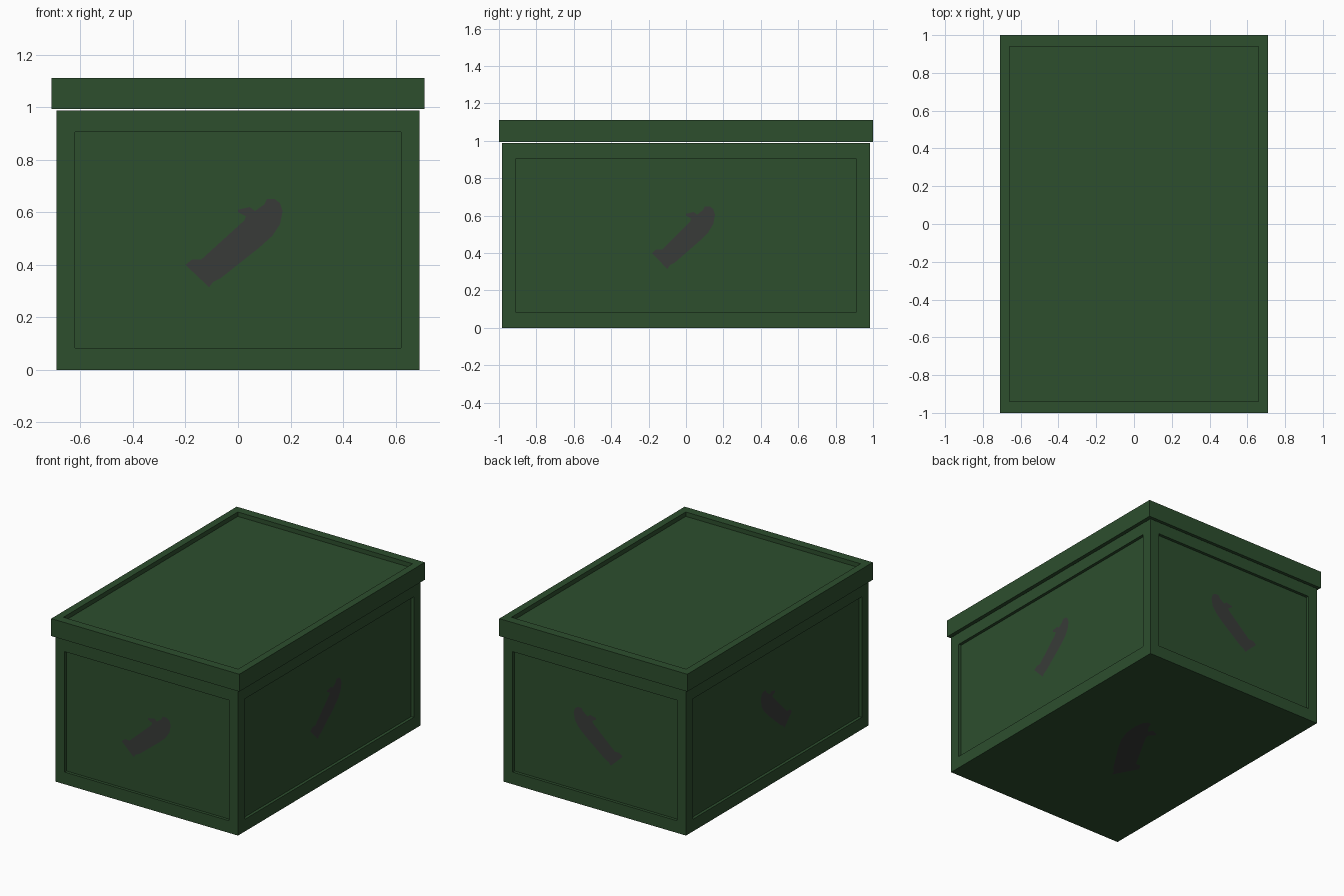
import bpy, bmesh
from mathutils import Vector

if "Cube" in bpy.data.objects:
    bpy.data.objects.remove(bpy.data.objects["Cube"])


def material(name, rgb):
    m = bpy.data.materials.new(name)
    m.diffuse_color = (*rgb, 1)
    m.use_nodes = True
    m.node_tree.nodes["Principled BSDF"].inputs["Base Color"].default_value = m.diffuse_color
    return m


GREEN = material("dark green", (0.026, 0.077, 0.027))
GREY = material("charcoal paint", (0.040, 0.044, 0.040))


def finish(bm, name, mat):
    me = bpy.data.meshes.new(name)
    bm.to_mesh(me)
    bm.free()
    me.materials.append(mat)
    ob = bpy.data.objects.new(name, me)
    bpy.context.collection.objects.link(ob)
    return ob


def box(name, half, z0, z1, panels):
    """Box with recessed panels; panels = [(normal, border xyz, depth)]."""
    bm = bmesh.new()
    bmesh.ops.create_cube(bm, size=2)
    mid, h = (z0 + z1) / 2, (z1 - z0) / 2
    for v in bm.verts:
        v.co = (v.co.x * half[0], v.co.y * half[1], mid + v.co.z * h)
    bm.normal_update()
    for normal, border, depth in panels:
        n = Vector(normal)
        face = max(bm.faces, key=lambda f: f.normal.dot(n) * f.calc_area())
        bmesh.ops.inset_individual(bm, faces=[face], thickness=0.01)
        size = (half[0], half[1], h)
        centre = Vector((0, 0, mid))
        for v in face.verts:
            for i in range(3):
                if abs(n[i]) < 0.5:
                    s = 1 if v.co[i] > centre[i] else -1
                    v.co[i] = centre[i] + s * (size[i] - border[i])
        new = bmesh.ops.extrude_discrete_faces(bm, faces=[face])["faces"][0]
        bmesh.ops.translate(bm, verts=new.verts, vec=-n * depth)
        bm.normal_update()
    return finish(bm, name, GREEN)


# Crate body with four recessed side panels
RECESS = 0.02
border = (0.07, 0.075, 0.083)
sides = [(1, 0, 0), (-1, 0, 0), (0, 1, 0), (0, -1, 0)]
box("crate_body", (0.69, 0.985), 0, 0.988, [(n, border, RECESS) for n in sides])

# Overhanging lid with a recessed top
box("crate_lid", (0.71, 1.0), 0.993, 1.112, [((0, 0, 1), (0.05, 0.06, 0), 0.03)])

# Painted silhouette, the same outline projected on every side
MARK = [(-.20, -.095), (-.175, -.075), (-.14, -.075), (.025, .075), (.03, .09),
        (0, .105), (0, .115), (.045, .125), (.065, .11), (.10, .135),
        (.11, .155), (.14, .155), (.16, .14), (.17, .11), (.16, .06),
        (.13, .015), (.08, -.03), (-.065, -.145), (-.095, -.16), (-.11, -.18)]


def mark(name, place, normal):
    bm = bmesh.new()
    face = bm.faces.new([bm.verts.new(place(u, v)) for u, v in MARK])
    face.normal_update()
    if face.normal.dot(Vector(normal)) < 0:
        face.normal_flip()
    finish(bm, name, GREY)


fx, fy = 0.69 - RECESS + 0.003, 0.985 - RECESS + 0.003
for label, s in (("front", -1), ("back", 1)):
    mark(label + "_mark", lambda u, v: (u, s * fy, v + 0.495), (0, s, 0))
for label, s in (("left", -1), ("right", 1)):
    mark(label + "_mark", lambda u, v: (s * fx, u * 0.91, v + 0.495), (s, 0, 0))
# On the underside the mark is stretched along y
mark("bottom_mark", lambda u, v: (u, v * 1.95, -0.001), (0, 0, -1))
